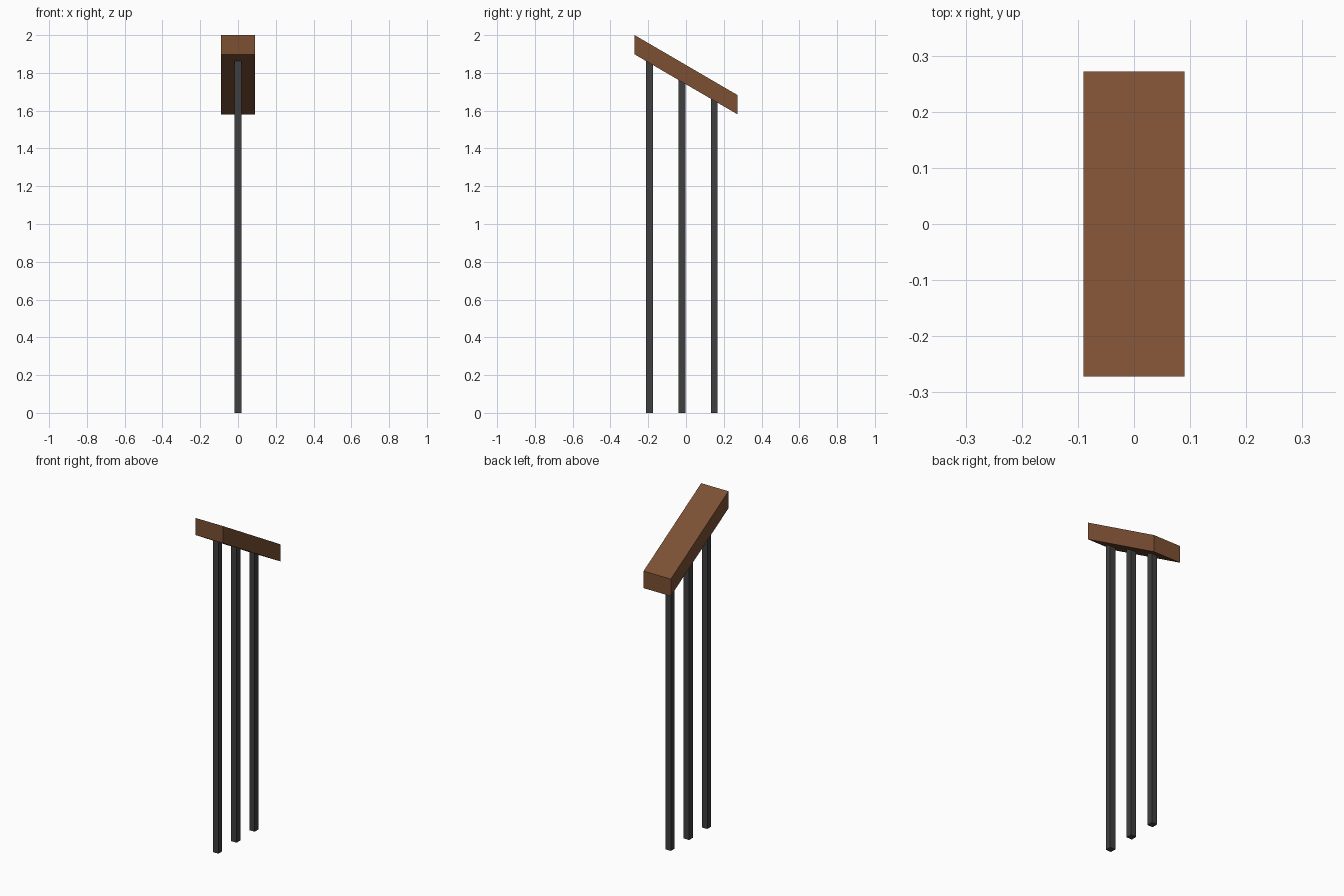
import bpy
import bmesh

if "Cube" in bpy.data.objects:
    bpy.data.objects.remove(bpy.data.objects["Cube"])


def material(name, rgb):
    m = bpy.data.materials.new(name)
    m.diffuse_color = (*rgb, 1.0)
    m.use_nodes = True
    m.node_tree.nodes["Principled BSDF"].inputs["Base Color"].default_value = m.diffuse_color
    return m


WOOD = material("brown_wood", (0.20, 0.08, 0.034))
METAL = material("dark_grey_metal", (0.05, 0.05, 0.052))

HALF_LEN = 0.272      # half the run of the handrail in y
HIGH, LOW = 2.0, 1.683  # top of the rail at its front and back ends
THICK = 0.102         # vertical thickness of the rail


def rail_top(y):
    """Height of the sloping rail surface at y."""
    t = (y + HALF_LEN) / (2 * HALF_LEN)
    return HIGH + (LOW - HIGH) * t


def sheared_box(name, half_x, y0, y1, bottom, top, mat):
    """Vertical-sided box whose bottom and top heights are functions of y."""
    bm = bmesh.new()
    bmesh.ops.create_cube(bm, size=2)
    for v in bm.verts:
        y = y0 if v.co.y < 0 else y1
        z = bottom(y) if v.co.z < 0 else top(y)
        v.co = (v.co.x * half_x, y, z)
    me = bpy.data.meshes.new(name)
    bm.to_mesh(me)
    bm.free()
    me.materials.append(mat)
    ob = bpy.data.objects.new(name, me)
    bpy.context.collection.objects.link(ob)
    return ob


# Sloping wooden handrail with plumb-cut ends
sheared_box("handrail", 0.09, -HALF_LEN, HALF_LEN,
            lambda y: rail_top(y) - THICK, rail_top, WOOD)

# Three square balusters, tops cut to the slope and set slightly into the rail
for i, y in enumerate((-0.193, -0.021, 0.15)):
    sheared_box(f"baluster_{i + 1}", 0.018, y - 0.018, y + 0.018,
                lambda y: 0.0, lambda y: rail_top(y) - THICK + 0.005, METAL)
